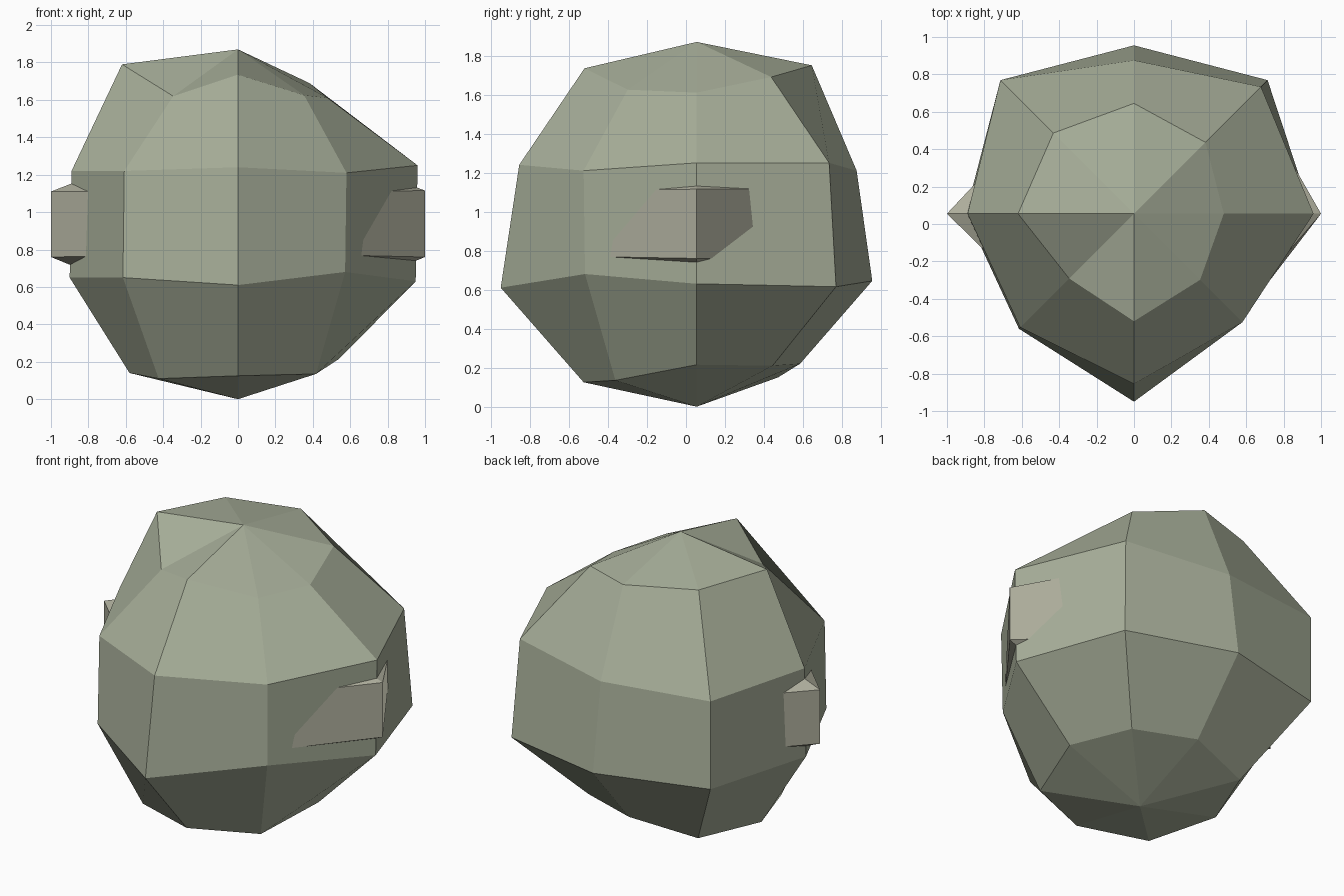
import bpy, bmesh
from math import cos, sin, pi

if "Cube" in bpy.data.objects:
    bpy.data.objects.remove(bpy.data.objects["Cube"])


def material(name, color):
    m = bpy.data.materials.new(name)
    m.diffuse_color = (*color, 1)
    m.use_nodes = True
    m.node_tree.nodes["Principled BSDF"].inputs["Base Color"].default_value = m.diffuse_color
    return m


def faceted_ball(name, bottom, rings, top, mat, cy=0.055):
    """Eight-sided ball: each ring holds radii and heights, starting at +x, counter-clockwise."""
    bm = bmesh.new()
    loops = []
    for radii, heights in rings:
        loops.append([bm.verts.new((r * cos(i * pi / 4), cy + r * sin(i * pi / 4), z))
                      for i, (r, z) in enumerate(zip(radii, heights))])
    low, high = bm.verts.new((0, cy, bottom)), bm.verts.new((0, cy, top))
    for i in range(8):
        j = (i + 1) % 8
        bm.faces.new((low, loops[0][j], loops[0][i]))
        bm.faces.new((high, loops[-1][i], loops[-1][j]))
        for a, b in zip(loops, loops[1:]):
            bm.faces.new((a[i], a[j], b[j], b[i]))
    mesh = bpy.data.meshes.new(name)
    bm.to_mesh(mesh)
    bm.free()
    mesh.materials.append(mat)
    ob = bpy.data.objects.new(name, mesh)
    bpy.context.collection.objects.link(ob)
    return ob


# Irregular outer stone shell
faceted_ball("outer_rock", 0.0, [
    ((.54, .55, .53, .59, .58, .60, .58, .59), (.215, .21, .22, .15, .14, .11, .125, .135)),
    ((.95, 1.01, .90, 1.01, .90, .87, 1.005, .81), (.63, .615, .645, .66, .65, .65, .61, .68)),
    ((.96, .96, .82, 1.01, .89, .86, .91, .82), (1.25, 1.25, 1.21, 1.23, 1.22, 1.22, 1.24, 1.21)),
    ((.48, .54, .59, .61, .62, .49, .575, .50), (1.61, 1.69, 1.75, 1.77, 1.79, 1.62, 1.735, 1.625)),
], 1.87, material("moss_stone", (.40, .44, .33)))

# Inner core whose sharp corners poke out at both sides
faceted_ball("inner_core", 0.35, [
    ((1.0, .69, .60, .73, 1.0, .70, .60, .80), (.76, .76, .76, .76, .76, .77, .77, .77)),
    ((1.0, .90, .60, .73, 1.0, .70, .60, .76), (1.115, 1.12, 1.11, 1.11, 1.11, 1.11, 1.11, 1.11)),
], 1.5, material("tan_stone", (.43, .43, .34)))
